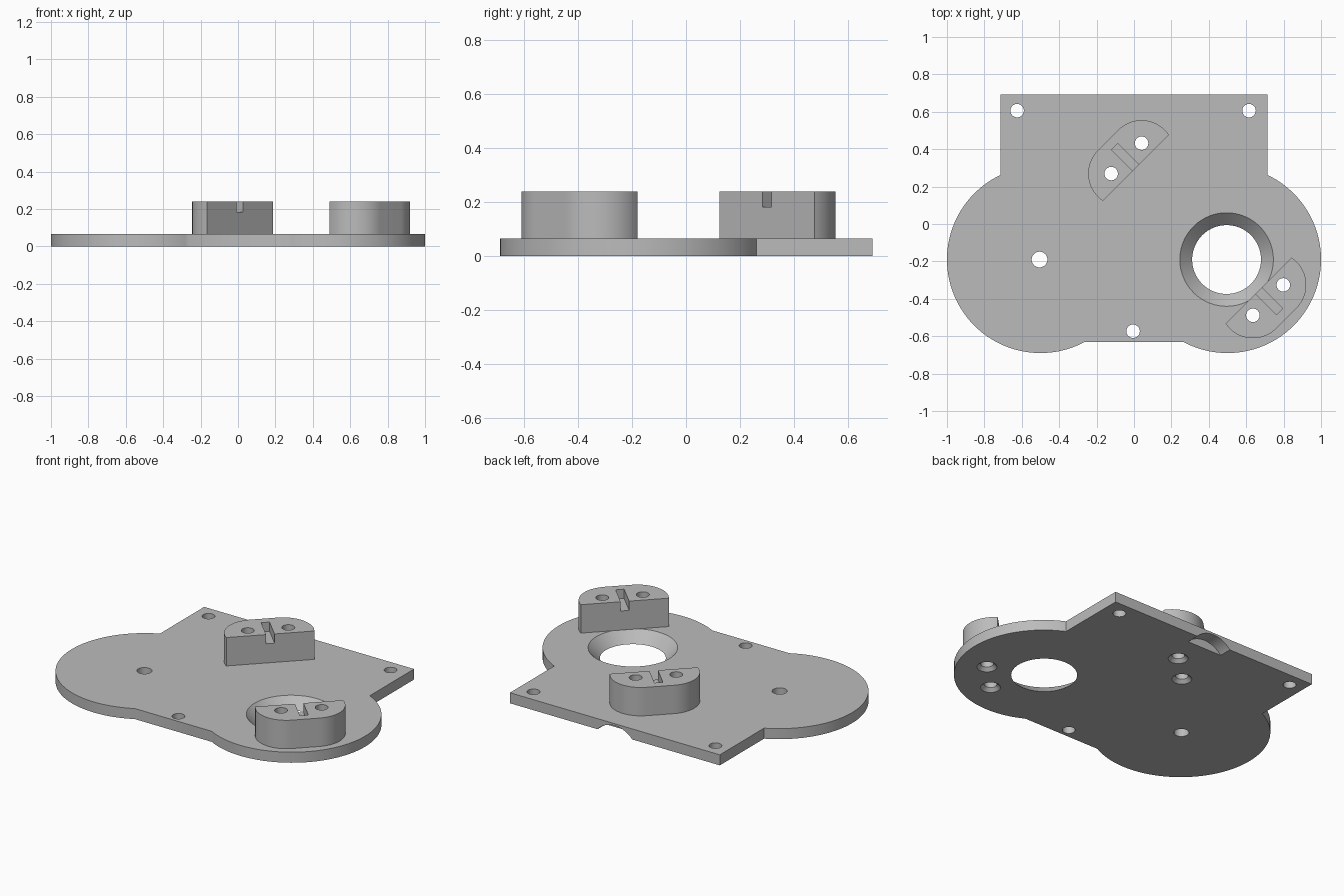
import bpy, bmesh
from math import pi, sin, cos, acos, asin, radians
from mathutils import Matrix, Vector

cube = bpy.data.objects.get("Cube")
if cube:
    bpy.data.objects.remove(cube, do_unlink=True)

THICK, TOP = 0.065, 0.24      # plate thickness, height of the blocks
LOBE_X, LOBE_Y, LOBE_R = 0.5, -0.19, 0.5
BACK, FRONT, HALF_W = 0.692, -0.63, 0.715
HOLE_R = 0.036

grey = bpy.data.materials.new("plain grey")
grey.use_nodes = True
COLOUR = (0.5, 0.5, 0.5, 1)
grey.diffuse_color = COLOUR
grey.node_tree.nodes["Principled BSDF"].inputs["Base Color"].default_value = COLOUR


def make(name, bm):
    bmesh.ops.recalc_face_normals(bm, faces=bm.faces)
    mesh = bpy.data.meshes.new(name)
    bm.to_mesh(mesh)
    bm.free()
    mesh.materials.append(grey)
    obj = bpy.data.objects.new(name, mesh)
    bpy.context.collection.objects.link(obj)
    return obj


def prism(name, outline, z0, z1):
    bm = bmesh.new()
    face = bm.faces.new([bm.verts.new((x, y, z0)) for x, y in outline])
    new = bmesh.ops.extrude_face_region(bm, geom=[face])["geom"]
    bmesh.ops.translate(bm, vec=(0, 0, z1 - z0),
                        verts=[v for v in new if isinstance(v, bmesh.types.BMVert)])
    return make(name, bm)


def cone(name, x, y, z0, z1, r0, r1, sides=48):
    bm = bmesh.new()
    bmesh.ops.create_cone(bm, cap_ends=True, segments=sides, radius1=r0, radius2=r1,
                          depth=z1 - z0,
                          matrix=Matrix.Translation((x, y, (z0 + z1) / 2)))
    return make(name, bm)


def arc(cx, cy, r, a0, a1, n):
    return [(cx + r * cos(a0 + (a1 - a0) * i / n), cy + r * sin(a0 + (a1 - a0) * i / n))
            for i in range(n + 1)]


def cut(obj, cutters):
    for c in cutters:
        c.hide_render = True
        mod = obj.modifiers.new("cut", "BOOLEAN")
        mod.operation, mod.solver, mod.object = "DIFFERENCE", "EXACT", c
    bpy.context.view_layer.update()
    graph = bpy.context.evaluated_depsgraph_get()
    mesh = bpy.data.meshes.new_from_object(obj.evaluated_get(graph))
    obj.modifiers.clear()
    obj.data = mesh
    for c in cutters:
        bpy.data.objects.remove(c, do_unlink=True)


def smooth(obj):
    bpy.ops.object.select_all(action="DESELECT")
    obj.select_set(True)
    bpy.context.view_layer.objects.active = obj
    bpy.ops.object.shade_smooth_by_angle(angle=radians(30))


# Base plate: rectangle joined with two round lobes
upper = pi - acos((HALF_W - LOBE_X) / LOBE_R)
lower = 2 * pi - asin((LOBE_Y - FRONT) / LOBE_R)
left = [(-HALF_W, BACK)] + arc(-LOBE_X, LOBE_Y, LOBE_R, upper, lower, 64)
plate = prism("base_plate", left + [(-x, y) for x, y in reversed(left)], 0, THICK)

# Blocks: flat on one side, rounded corners on the other, with a slot and two holes
CORNER_U, CORNER_V, CORNER_R = 0.078, 0.035, 0.175
dip = asin(CORNER_V / CORNER_R)
right_arc = arc(CORNER_U, CORNER_V, CORNER_R, -dip, pi / 2, 24)
block_outline = right_arc + [(-u, v) for u, v in reversed(right_arc)]
slot_outline = [(-0.024, -0.05), (0.024, -0.05), (0.024, 0.16), (-0.024, 0.16)]
screw_spots = [(-0.115, 0.072), (0.115, 0.072)]

plate_cuts = []
for name, x, y, turn in (("back_block", 0.01, 0.30, 45), ("front_block", 0.666, -0.356, 225)):
    place = Matrix.Translation((x, y, 0)) @ Matrix.Rotation(radians(turn), 4, "Z")

    def put(points):
        return [tuple((place @ Vector((u, v, 0))).xy) for u, v in points]

    block = prism(name, put(block_outline), THICK, TOP)
    spots = put(screw_spots)
    cutters = [prism("slot_cutter", put(slot_outline), 0.183, TOP + 0.1)]
    cutters += [cone("hole_cutter", a, b, -0.1, TOP + 0.1, HOLE_R, HOLE_R) for a, b in spots]
    cut(block, cutters)
    smooth(block)
    # Countersunk screw holes under each block
    for a, b in spots:
        plate_cuts.append(cone("hole_cutter", a, b, -0.1, 0.2, HOLE_R, HOLE_R))
        plate_cuts.append(cone("sink_cutter", a, b, -0.02, 0.02, HOLE_R + 0.04, HOLE_R))

# Plain holes through the plate
for x, y, r in ((-0.625, 0.606, HOLE_R), (0.615, 0.606, HOLE_R),
                (-0.505, -0.19, 0.042), (-0.005, -0.573, HOLE_R)):
    plate_cuts.append(cone("hole_cutter", x, y, -0.1, 0.2, r, r))

# Large conical opening, widening upwards
slope = (0.25 - 0.184) / THICK
plate_cuts.append(cone("opening_cutter", 0.495, LOBE_Y, -0.02, THICK + 0.02,
                       0.184 - 0.02 * slope, 0.25 + 0.02 * slope, 96))

# Shallow arched notch under the back edge
notch = cone("notch_cutter", 0, 0, -0.08, 0.08, 0.158, 0.158, 96)
notch.data.transform(Matrix.Translation((0, BACK, -0.105)) @ Matrix.Rotation(pi / 2, 4, "X"))
plate_cuts.append(notch)

cut(plate, plate_cuts)
smooth(plate)
